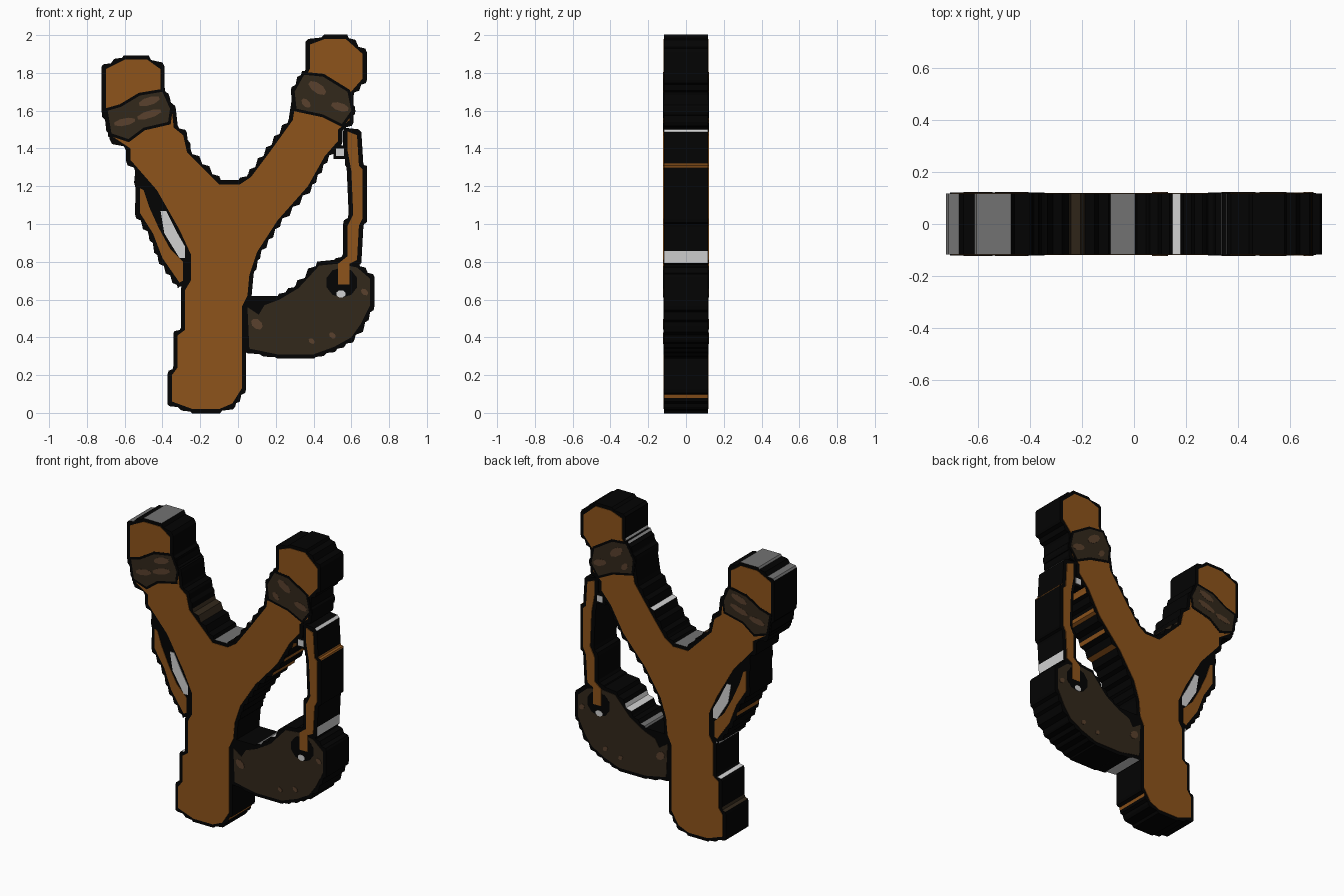
import bpy
import bmesh
import math
from mathutils import Vector

default_cube = bpy.data.objects.get("Cube")
if default_cube:
    bpy.data.objects.remove(default_cube, do_unlink=True)


def make_material(name, red, green, blue):
    material = bpy.data.materials.new(name)
    material.use_nodes = True
    colour = (red, green, blue, 1)
    material.diffuse_color = colour
    material.node_tree.nodes["Principled BSDF"].inputs["Base Color"].default_value = colour
    return material


black = make_material("black outline", .001, .001, .001)
wood = make_material("warm wood brown", .27, .088, .011)
leather = make_material("dark leather brown", .032, .021, .011)
highlight = make_material("mid brown highlight", .1, .053, .026)
pale = make_material("pale grey", .64, .64, .64)
grey = make_material("mid grey", .17, .17, .17)
palette = [black, wood, leather, highlight, pale, grey]

# Half depths of the stacked layers
BODY, PLATE, WRAP_RIM, WRAP, SPOT = .117, .12, .121, .122, .123


def profile(points):
    """Turn hundredths into a counter-clockwise outline."""
    outline = [Vector(point) / 100 for point in points]
    area = sum(a.cross(b) for a, b in zip(outline, outline[1:] + outline[:1]))
    return outline if area > 0 else outline[::-1]


def grow(outline, amount):
    """Offset an outline outwards with limited mitres."""
    grown = []
    for i, point in enumerate(outline):
        before = (point - outline[i - 1]).normalized()
        after = (outline[(i + 1) % len(outline)] - point).normalized()
        first = Vector((before.y, -before.x))
        second = Vector((after.y, -after.x))
        mitre = (first + second).normalized()
        grown.append(point + mitre * amount / max(mitre.dot(first), .6))
    return grown


def staircase(outline, size=.07):
    """Break sloping edges into small upright steps."""
    stepped = []
    for a, b in zip(outline, outline[1:] + outline[:1]):
        count = max(1, round((b - a).length / size))
        step = (b - a) / count
        for i in range(count):
            start = a + step * i
            stepped.append(start)
            if min(abs(step.x), abs(step.y)) > .01:
                for across, up in ((.15, .4), (.85, .6)):
                    stepped.append(start + Vector((step.x * across, step.y * up)))
    return stepped


# Coloured strips on the rim: centre x, centre z, reach
EDGE_STRIPS = {
    grey: [(-.54, 1.89, .07), (-.07, 1.22, .03), (-.7, 1.84, .03), (.22, .62, .03)],
    pale: [(.64, .84, .035), (.12, .31, .04), (.34, 1.81, .025), (.65, 1.5, .02),
           (-.3, .67, .025), (-.32, .42, .02), (.35, .71, .02), (.17, 1.41, .02)],
    wood: [(.67, 1.32, .03), (.65, 1.48, .025), (.47, 1.34, .02), (.4, 1.22, .02),
           (.32, 1.13, .02), (.25, 1.04, .02), (.01, .09, .02), (-.45, .88, .02)],
    leather: [(-.22, 1.35, .06), (-.36, .25, .03), (-.54, 1.15, .03)],
}


def strip_colour(centre):
    for material, strips in EDGE_STRIPS.items():
        for x, z, reach in strips:
            if math.hypot(centre.x - x, centre.z - z) < reach:
                return palette.index(material)
    return 0


def slab(name, outline, half_depth, material, paint_edges=False):
    """Extrude an outline evenly to the front and back."""
    bm = bmesh.new()
    front = [bm.verts.new((p.x, -half_depth, p.y)) for p in outline]
    back = [bm.verts.new((p.x, half_depth, p.y)) for p in outline]
    bm.faces.new(front)
    bm.faces.new(back[::-1])
    for i in range(len(outline)):
        j = (i + 1) % len(outline)
        side = bm.faces.new((front[j], front[i], back[i], back[j]))
        if paint_edges:
            side.material_index = strip_colour(side.calc_center_median())
    bmesh.ops.recalc_face_normals(bm, faces=bm.faces)
    bmesh.ops.triangulate(bm, faces=[f for f in bm.faces if len(f.verts) > 4])
    mesh = bpy.data.meshes.new(name)
    bm.to_mesh(mesh)
    bm.free()
    for entry in palette if paint_edges else [material]:
        mesh.materials.append(entry)
    bpy.context.collection.objects.link(bpy.data.objects.new(name, mesh))


def part(name, points, material, depth=PLATE, rim=.022):
    """A coloured plate on both faces over a stepped black body."""
    outline = profile(points)
    slab(name + "_body", staircase(grow(outline, rim)), BODY, black, True)
    slab(name, outline, depth, material)
    return outline


def blob(name, x, z, width, height, material, depth=SPOT, tilt=0, sides=8):
    """A small flat oval marking."""
    outline = []
    for i in range(sides):
        angle = math.tau * (i + .5) / sides
        u, v = width * math.cos(angle), height * math.sin(angle)
        outline.append(Vector((x + u * math.cos(tilt) - v * math.sin(tilt),
                               z + u * math.sin(tilt) + v * math.cos(tilt))))
    slab(name, outline, depth, material)


# Forked wooden frame
part("forked_frame", [
    (-70, 182), (-60, 187), (-48, 187), (-41, 182), (-41, 170), (-35, 160), (-34, 151),
    (-29, 147), (-27, 138), (-10, 121), (1, 121), (7, 125), (16, 137), (29, 155), (31, 168),
    (38, 182), (38, 195), (46, 198), (57, 198), (66, 190), (66, 177), (59, 169), (59, 155),
    (53, 150), (53, 144), (46, 136), (37, 120), (21, 102), (10, 85), (6, 73), (5, 62),
    (2, 56), (2, 13), (-3, 5), (-10, 2), (-24, 2), (-35, 6), (-35, 20), (-32, 24),
    (-32, 41), (-28, 44), (-28, 65), (-25, 70), (-25, 84), (-31, 97), (-43, 118),
    (-57, 134), (-57, 140), (-66, 146), (-70, 160)], wood)

# Leather pouch, with the dark join beside the handle
part("pouch", [
    (5, 56), (11, 52), (14, 57), (22, 60), (32, 66), (43, 78), (53, 79), (63, 77),
    (70, 71), (70, 57), (65, 47), (60, 40), (51, 35), (40, 31), (21, 31), (6, 34)], leather)
slab("pouch_join", profile([(3, 62), (22, 62), (22, 54), (3, 50)]), BODY, black, True)

# Elastic straps
slab("left_strap_backing", profile([
    (-54, 132), (-55, 122), (-50, 102), (-36, 80), (-27, 70), (-27, 95), (-43, 120)]),
    BODY, black)
part("left_strap", [
    (-52, 119), (-50, 118), (-47, 109), (-42, 98), (-36, 87), (-29, 80), (-29, 70),
    (-31, 69), (-40, 82), (-45, 95), (-52, 106)], wood, rim=.025)
part("right_strap", [
    (58, 149), (63, 147), (64, 131), (66, 129), (66, 103), (64, 99), (63, 81), (59, 79),
    (59, 68), (53, 68), (53, 79), (58, 83), (58, 99), (61, 105), (60, 128), (58, 139)],
    wood, WRAP, rim=.024)
blob("strap_hole", .55, .69, .085, .08, black, WRAP_RIM, sides=10)

# Pale gaps beside the straps
part("left_gap", [
    (-41, 107), (-38, 107), (-32, 95), (-28, 88), (-28, 82), (-31, 82), (-39, 95)],
    pale, rim=.03)
part("right_gap", [(52, 140), (56, 140), (56, 136), (52, 136)], pale, rim=.015)
blob("pouch_stud", .545, .63, .026, .02, pale)

# Wrapped bindings near the fork tips
wraps = {
    "left_binding": [
        (-69, 160), (-62, 162), (-52, 168), (-40, 170), (-36, 161), (-37, 154),
        (-50, 151), (-58, 145), (-67, 148)],
    "right_binding": [
        (35, 179), (45, 178), (58, 170), (60, 160), (55, 153), (45, 158), (31, 161), (30, 170)],
}
for name, points in wraps.items():
    outline = part(name, points, leather, WRAP, rim=.02)
    slab(name + "_rim", grow(outline, .015), WRAP_RIM, black)

# Lighter markings on the bindings and pouch
for x, z, width, height, tilt in [
        (-.47, 1.65, .06, .022, .3), (-.6, 1.54, .06, .02, .2), (-.47, 1.58, .07, .02, .3),
        (.42, 1.72, .055, .026, -.6), (.54, 1.62, .05, .022, -.3), (.36, 1.64, .03, .018, -.8)]:
    blob("binding_highlight", x, z, width, height, highlight, tilt=tilt)
for x, z, size in [(.1, .47, .035), (.39, .38, .018), (.5, .41, .02), (.67, .64, .022)]:
    blob("pouch_highlight", x, z, size, size * .7, highlight, tilt=-.7)
